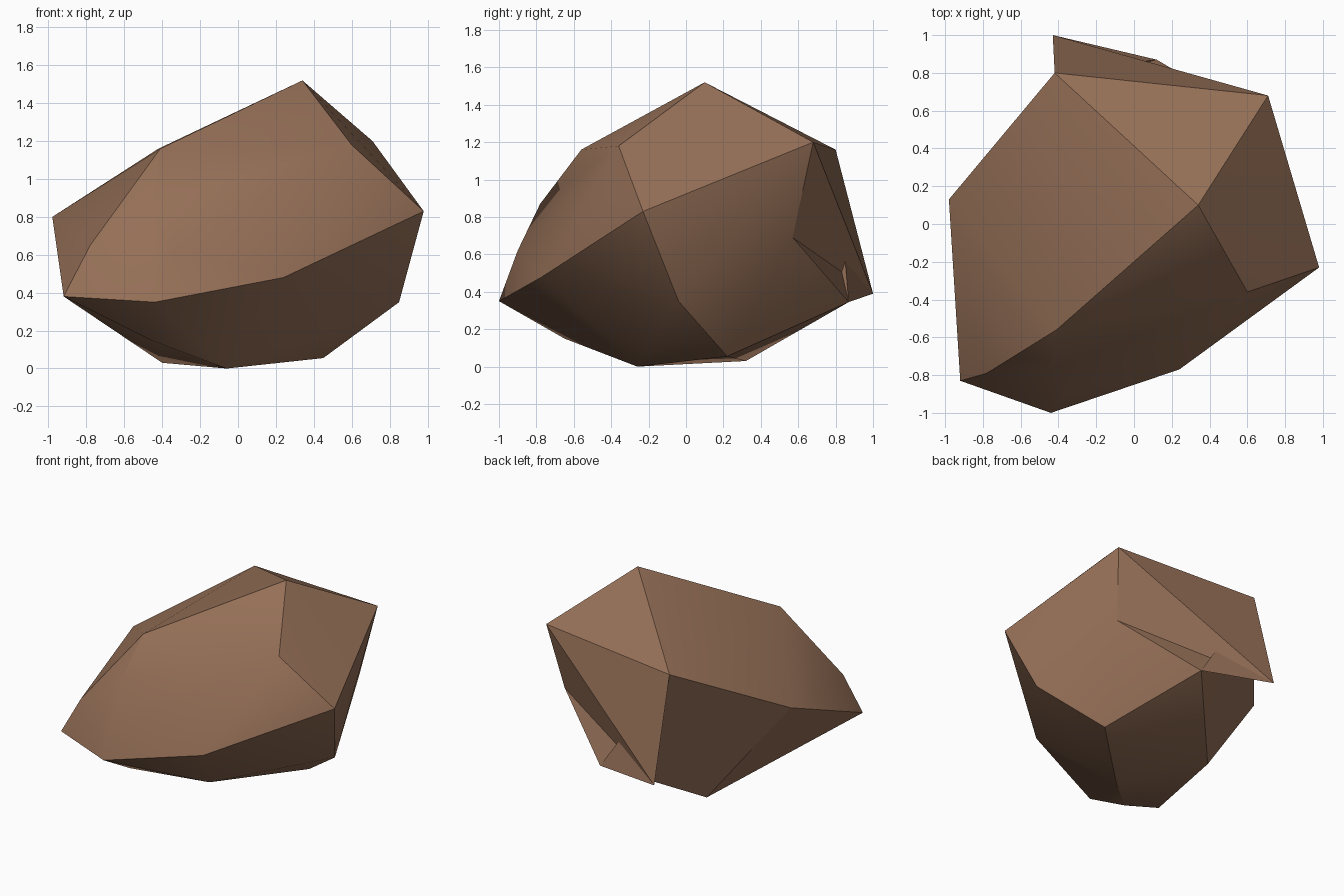
import bpy, bmesh

if "Cube" in bpy.data.objects:
    bpy.data.objects.remove(bpy.data.objects["Cube"])

# Corner points of the faceted stone
P = dict(
    peak=(.34, .10, 1.52), back_right=(.71, .68, 1.20), right=(.98, -.23, .83),
    shoulder=(.60, -.36, 1.18), back_top=(-.42, .80, 1.16), front_top=(-.41, -.56, 1.16),
    left=(-.98, .13, .80), left_low=(-.92, -.83, .38), front=(-.44, -1.0, .35),
    front_right=(.24, -.77, .48), left_bulge=(-.78, -.79, .65),
    front_mid=(-.36, -.90, .62), front_high=(-.45, -.78, .87),
    right_low=(.85, -.04, .35), base_right=(.45, .22, .055), base_left=(-.40, .32, .03),
    base=(-.06, -.26, 0), base_front=(-.46, -.65, .15),
    back_low=(.12, .87, .345), notch=(.63, .57, .69))

bm = bmesh.new()
v = {name: bm.verts.new(co) for name, co in P.items()}

# Main body: hull of the corners
res = bmesh.ops.convex_hull(bm, input=list(bm.verts))
keep = {x for x in res["geom"]}
loose = [x for x in bm.verts if not x.link_faces]
if loose:
    bmesh.ops.delete(bm, geom=loose, context='VERTS')

# Back spike: replace the rear patch with a fan to one projecting tip
ring = [v[n] for n in ("back_right", "notch", "back_low", "back_top")]
patch = [f for f in bm.faces if all(x in ring for x in f.verts)]
bmesh.ops.delete(bm, geom=patch, context='FACES')
tip = bm.verts.new((-.43, 1.0, .39))
for a, b in zip(ring, ring[1:] + ring[:1]):
    bm.faces.new((a, b, tip))
bmesh.ops.recalc_face_normals(bm, faces=bm.faces)

me = bpy.data.meshes.new("rock")
bm.to_mesh(me)
bm.free()
rock = bpy.data.objects.new("rock", me)
bpy.context.collection.objects.link(rock)

# Brown stone
mat = bpy.data.materials.new("brown stone")
mat.diffuse_color = (.30, .16, .095, 1)
mat.use_nodes = True
mat.node_tree.nodes["Principled BSDF"].inputs["Base Color"].default_value = mat.diffuse_color
me.materials.append(mat)

# Soft shading across shallow edges, crisp at the facets
bpy.context.view_layer.objects.active = rock
rock.select_set(True)
bpy.ops.object.shade_smooth_by_angle(angle=.52)
